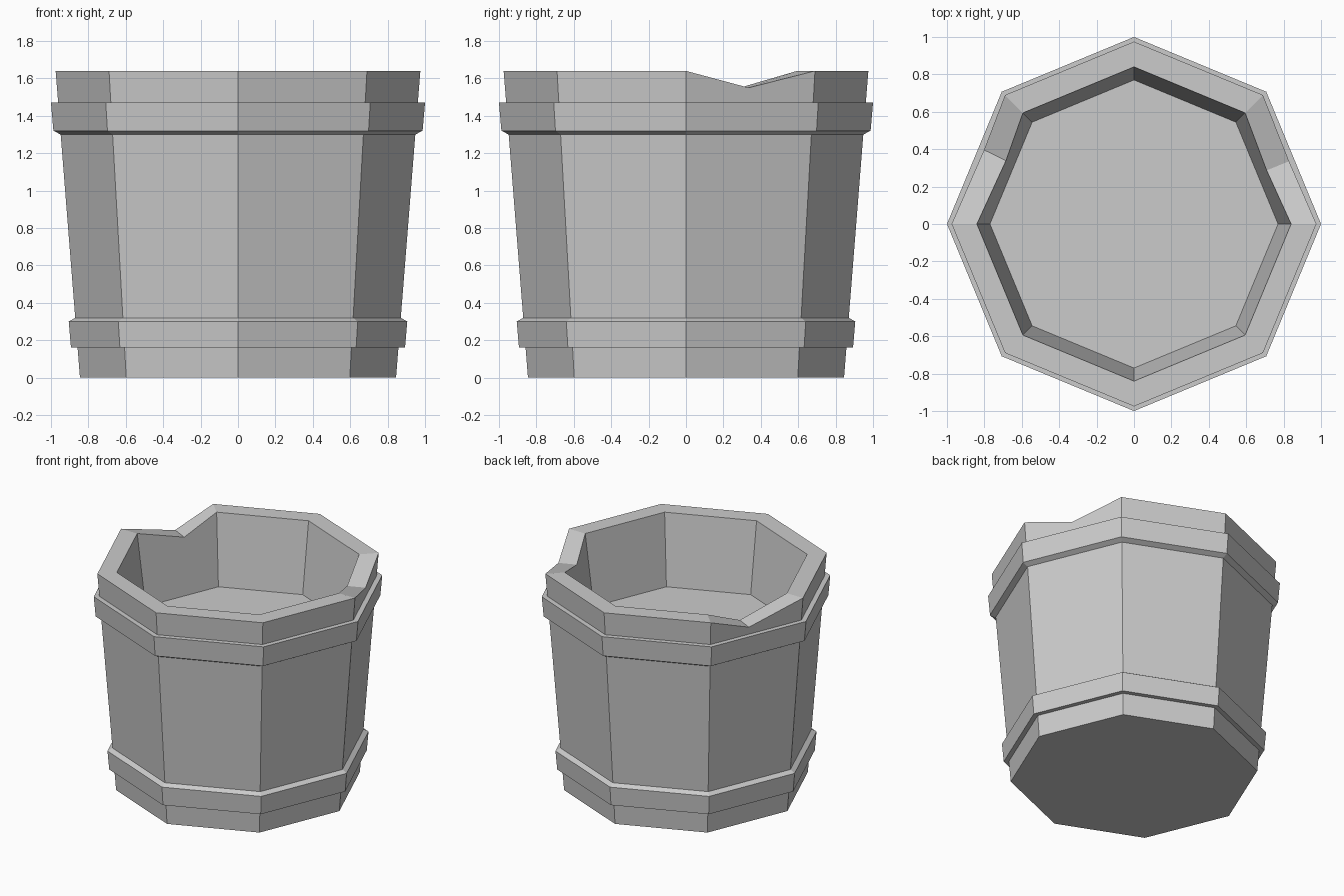
import bpy, bmesh
from math import cos, sin, pi

if "Cube" in bpy.data.objects:
    bpy.data.objects.remove(bpy.data.objects["Cube"])

SIDES = 8
HEIGHT = 1.64


def wall(z):
    """Outer radius of the tapered tub at height z."""
    return 0.845 + 0.13 * z / HEIGHT


def lathe(bm, profile):
    """Spin (radius, z) points into rings of flat faces."""
    rings = [[bm.verts.new((r * cos(2 * pi * i / SIDES), r * sin(2 * pi * i / SIDES), z))
              for i in range(SIDES)] for r, z in profile]
    for a, b in zip(rings, rings[1:]):
        for i in range(SIDES):
            j = (i + 1) % SIDES
            bm.faces.new((a[i], a[j], b[j], b[i]))
    return rings


def finish(bm, name):
    mesh = bpy.data.meshes.new(name)
    bm.to_mesh(mesh)
    bm.free()
    obj = bpy.data.objects.new(name, mesh)
    bpy.context.collection.objects.link(obj)


def notch(bm, outer, inner, i, t, depth):
    """Push a V-shaped dip into the rim between corners i and i+1."""
    low = []
    for ring, slope in ((outer, 0.13 / HEIGHT), (inner, 0.07 / 0.53)):
        a, b = ring[i], ring[(i + 1) % SIDES]
        edge = bm.edges.get((a, b))
        v = bmesh.utils.edge_split(edge, a, t)[1]
        r = a.co.xy.length
        k = (r - slope * depth) / r          # stay on the slanted wall
        v.co.x *= k
        v.co.y *= k
        v.co.z -= depth
        low.append(v)
    bmesh.ops.connect_verts(bm, verts=low)


# Tub: base, outer wall, rim, inner wall and raised floor
bm = bmesh.new()
base, outer, inner, floor = lathe(bm, [(wall(0), 0), (wall(HEIGHT), HEIGHT),
                                       (0.84, HEIGHT), (0.77, 1.11)])
bm.faces.new(base[::-1])
bm.faces.new(floor)
notch(bm, outer, inner, 0, 0.49, 0.09)
notch(bm, outer, inner, 3, 0.42, 0.115)
finish(bm, "tub")

# Hoops: each has one flat ledge and one chamfered edge
hoops = {
    "lower_hoop": [(wall(0.16), 0.16), (0.893, 0.16), (0.905, 0.30), (wall(0.32), 0.32)],
    "upper_hoop": [(wall(1.30), 1.30), (0.987, 1.32), (1.0, 1.47), (wall(1.47), 1.47)],
}
for name, profile in hoops.items():
    bm = bmesh.new()
    lathe(bm, profile)
    finish(bm, name)
